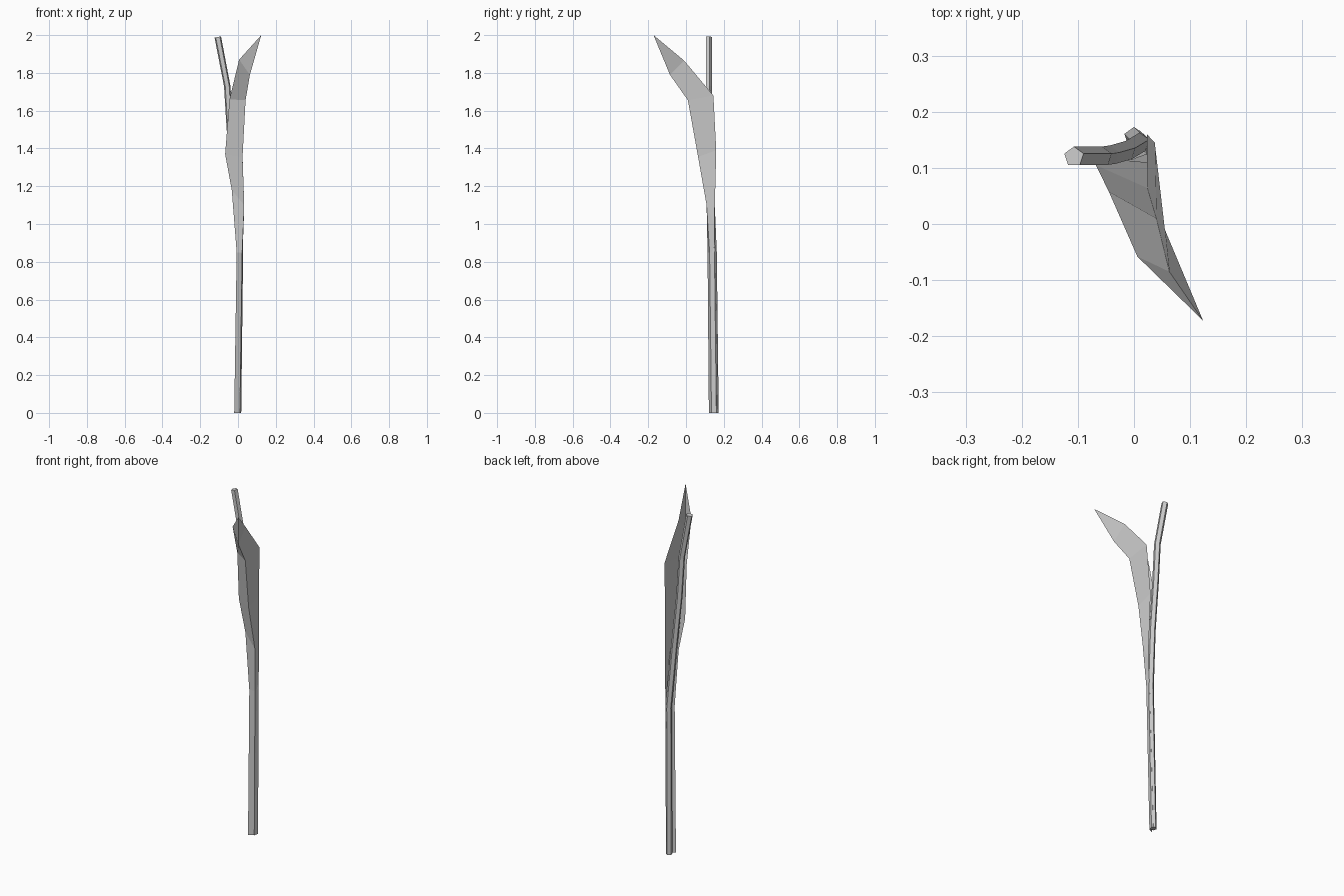
import bpy, bmesh
from math import sin, cos, pi

if "Cube" in bpy.data.objects:
    bpy.data.objects.remove(bpy.data.objects["Cube"])


def make_object(name, bm):
    mesh = bpy.data.meshes.new(name)
    bm.to_mesh(mesh)
    bm.free()
    obj = bpy.data.objects.new(name, mesh)
    bpy.context.collection.objects.link(obj)
    return obj


def bridge(bm, rows, closed):
    # Join neighbouring rows of vertices with quads
    for a, b in zip(rows, rows[1:]):
        n = len(a)
        for i in range(n if closed else n - 1):
            j = (i + 1) % n
            bm.faces.new((a[i], a[j], b[j], b[i]))


# Stem: five-sided tube along a gently bending path
path = [(0, 0.155, 0), (0.010, 0.145, 0.85), (-0.015, 0.130, 1.20),
        (-0.043, 0.122, 1.50), (-0.057, 0.120, 1.73), (-0.107, 0.120, 1.99)]
SIDES, RADIUS = 5, 0.018
bm = bmesh.new()
rings = []
for k, (x, y, z) in enumerate(path):
    ring = []
    for i in range(SIDES):
        a = pi / 2 + 2 * pi * i / SIDES
        dx = RADIUS * cos(a)
        tilt = 0.19 * dx if k == len(path) - 1 else 0
        ring.append(bm.verts.new((x + dx, y + RADIUS * sin(a), z + tilt)))
    rings.append(ring)
bridge(bm, rings, True)
bm.faces.new(rings[0][::-1])
bm.faces.new(rings[-1])
make_object("stem", bm)

# Leaf: folded sheet, each row is left edge, midrib, right edge
rows = [
    ((-0.020, 0.121, 0), (0.010, 0.135, 0), (0.010, 0.167, 0)),
    ((-0.007, 0.114, 0.85), (0.022, 0.125, 0.85), (0.024, 0.153, 0.85)),
    ((-0.033, 0.115, 1.18), (0.033, 0.109, 1.10), (0.030, 0.150, 1.00)),
    ((-0.068, 0.105, 1.37), (0.024, 0.064, 1.355), (0.023, 0.160, 1.39)),
    ((-0.045, 0.058, 1.66), (0.040, 0.010, 1.655), (0.037, 0.145, 1.68)),
    ((0.006, -0.058, 1.87), (0.063, -0.085, 1.79), (0.055, -0.010, 1.865)),
]
bm = bmesh.new()
strips = [[bm.verts.new(p) for p in row] for row in rows]
bridge(bm, strips, False)
tip = bm.verts.new((0.123, -0.172, 2.0))
for a, b in zip(strips[-1], strips[-1][1:]):
    bm.faces.new((a, b, tip))
make_object("leaf", bm)
